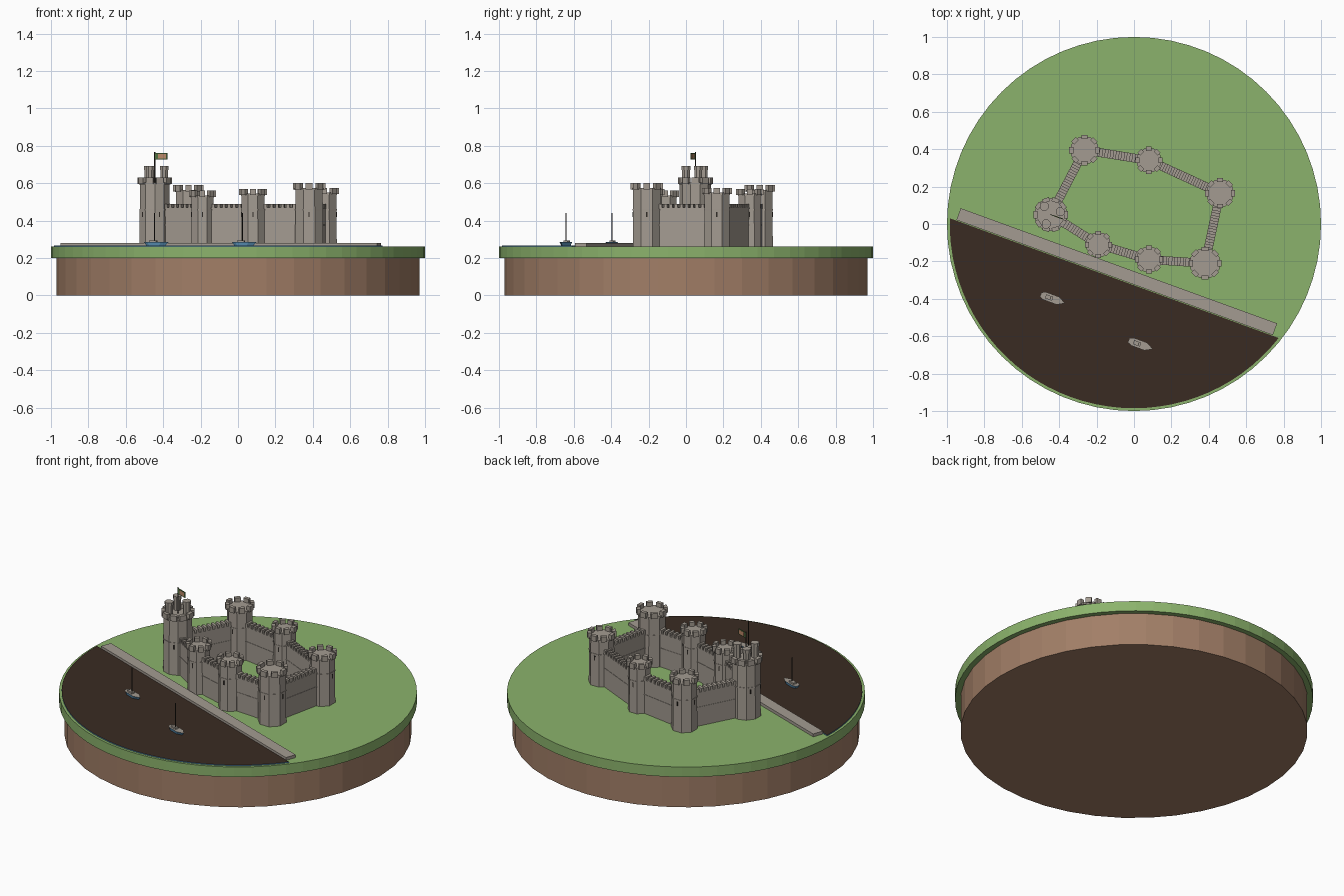
import bpy, math
from math import pi, cos, sin
from mathutils import Vector, Matrix

if "Cube" in bpy.data.objects:
    bpy.data.objects.remove(bpy.data.objects["Cube"])


def material(name, rgb):
    m = bpy.data.materials.new(name)
    m.use_nodes = True
    m.diffuse_color = (*rgb, 1)
    m.node_tree.nodes["Principled BSDF"].inputs["Base Color"].default_value = (*rgb, 1)
    return m


GRASS = material("grass green", (0.26, 0.45, 0.15))
EARTH = material("earth brown", (0.36, 0.21, 0.135))
STONE = material("stone grey", (0.37, 0.33, 0.285))
WATER_TOP = material("dark water", (0.042, 0.024, 0.016))
BLUE = material("water blue", (0.12, 0.33, 0.55))
DARK = material("dark timber", (0.03, 0.025, 0.02))
FLAG = material("flag green", (0.08, 0.16, 0.05))
TAN = material("flag tan", (0.5, 0.25, 0.14))


class Part:
    """Collects prisms and boxes into one object."""

    def __init__(self):
        self.verts, self.faces, self.mats = [], [], []

    def prism(self, outline, z0, z1, mat=0, base_scale=1.0, top_mat=None):
        n, b = len(outline), len(self.verts)
        c = sum((Vector(p) for p in outline), Vector((0, 0))) / n
        for z, s in ((z0, base_scale), (z1, 1.0)):
            self.verts += [(*(c + (Vector(p) - c) * s), z) for p in outline]
        self.faces.append(tuple(b + i for i in reversed(range(n))))
        self.faces.append(tuple(b + n + i for i in range(n)))
        self.faces += [(b + i, b + (i + 1) % n, b + n + (i + 1) % n, b + n + i)
                       for i in range(n)]
        self.mats += [mat, mat if top_mat is None else top_mat] + [mat] * n

    def box(self, centre, length, width, angle, z0, z1, mat=0):
        rot = Matrix.Rotation(angle, 2)
        pts = [Vector(centre) + rot @ Vector((sx * length / 2, sy * width / 2))
               for sx, sy in ((-1, -1), (1, -1), (1, 1), (-1, 1))]
        self.prism(pts, z0, z1, mat)

    def build(self, name, *mats):
        mesh = bpy.data.meshes.new(name)
        mesh.from_pydata(self.verts, [], self.faces)
        for m in mats:
            mesh.materials.append(m)
        mesh.polygons.foreach_set("material_index", self.mats)
        mesh.update()
        ob = bpy.data.objects.new(name, mesh)
        bpy.context.collection.objects.link(ob)
        return ob


def ring(centre, r, n, start=0.0):
    return [(centre[0] + r * cos(start + 2 * pi * i / n),
             centre[1] + r * sin(start + 2 * pi * i / n)) for i in range(n)]


GROUND = 0.262
SHORE = math.radians(-20)

# Round base: earth below, grass slab above
p = Part()
p.prism(ring((0, 0), 0.97, 40), 0, 0.2)
p.build("earth_base", EARTH)
p = Part()
p.prism(ring((0, 0), 1.0, 64), 0.2, GROUND)
p.build("grass_slab", GRASS)

# Water: a segment of the disc cut by the straight shore
half = math.acos(0.308 / 0.985)
mid = SHORE - pi / 2
arc = [mid - half + 2 * half * i / 36 for i in range(37)]
p = Part()
p.prism([(0.985 * cos(a), 0.985 * sin(a)) for a in arc], GROUND - 0.002, GROUND + 0.006, 0, 1.0, 1)
p.build("water", BLUE, WATER_TOP)

# Quay along the shore
p = Part()
p.box((-0.092, -0.255), 1.80, 0.067, SHORE, GROUND - 0.01, 0.28)
p.build("quay", STONE)


def tower(name, centre, r, top, sides):
    p = Part()
    start = pi / sides
    roof = top - 0.025
    p.prism(ring(centre, r * 0.97, sides, start), GROUND - 0.01, roof, 0, 1.03)
    # String course and projecting parapet
    p.prism(ring(centre, r * 1.01, sides, start), 0.455, 0.461)
    p.prism(ring(centre, r * 1.03, sides, start), roof - 0.012, roof)
    for i in range(sides):
        a = 2 * pi * i / sides
        d = r * 0.94
        p.box((centre[0] + d * cos(a), centre[1] + d * sin(a)),
              0.022, r * 0.45, a, roof - 0.008, top)
    # Arrow slits
    for i in range(0, sides, 2):
        a = 2 * pi * i / sides
        d = r * 0.97 * cos(pi / sides)
        p.box((centre[0] + d * cos(a), centre[1] + d * sin(a)),
              0.005, 0.007, a, 0.42, 0.447, 1)
    return p.build(name, STONE, DARK)


# Towers, in order around the circuit: x, y, radius, top
towers = [("north_west_tower", -0.265, 0.395, 0.075, 0.59),
          ("north_tower", 0.08, 0.34, 0.066, 0.57),
          ("east_tower", 0.46, 0.165, 0.074, 0.575),
          ("south_east_tower", 0.38, -0.21, 0.081, 0.60),
          ("south_tower", 0.08, -0.19, 0.068, 0.57),
          ("south_west_tower", -0.19, -0.11, 0.066, 0.56),
          ("great_tower", -0.445, 0.05, 0.086, 0.63)]
for name, x, y, r, top in towers:
    tower(name, (x, y), r, top, 10 if name == "great_tower" else 8)

# Curtain walls with full-width merlons
for i, (name, x, y, r, top) in enumerate(towers):
    _, x2, y2, r2, _ = towers[(i + 1) % len(towers)]
    a, b = Vector((x, y)), Vector((x2, y2))
    d = (b - a).normalized()
    ang = math.atan2(d.y, d.x)
    start, end = a + d * r * 0.8, b - d * r2 * 0.8
    span = (end - start).length
    p = Part()
    p.box((start + end) / 2, span, 0.042, ang, GROUND - 0.01, 0.468)
    p.box((start + end) / 2, span, 0.047, ang, 0.462, 0.470)
    p.box((start + end) / 2, span, 0.046, ang, 0.375, 0.380)
    count = max(3, round(span / 0.028))
    for k in range(count):
        p.box(start + d * span * (k + 0.5) / count, 0.016, 0.047, ang, 0.468, 0.49)
    p.build(f"curtain_wall_{i + 1}", STONE)

# Turrets on the great tower
KEEP = Vector((-0.445, 0.05))
p = Part()
for off in ((-0.035, 0.045), (-0.025, -0.05), (0.05, 0.015)):
    c = KEEP + Vector(off)
    p.prism(ring(c, 0.022, 8, pi / 8), 0.59, 0.68)
    p.prism(ring(c, 0.025, 8, pi / 8), 0.672, 0.692)
p.build("great_tower_turrets", STONE)

# Flagpole and flag with a tan panel
p = Part()
p.prism(ring(KEEP, 0.003, 6), 0.6, 0.768)
p.build("flagpole", DARK)
p = Part()
fly = Vector((cos(SHORE), sin(SHORE)))
p.box(KEEP + fly * 0.036, 0.07, 0.004, SHORE, 0.728, 0.762)
p.box(KEEP + fly * 0.042, 0.045, 0.006, SHORE, 0.733, 0.757, 1)
p.build("flag", FLAG, TAN)


# Moored boats: tapered hull, pale deck, small cabin and mast
def boat(name, centre):
    shape = [(-0.068, -0.012), (-0.045, -0.022), (0.03, -0.022), (0.07, 0),
             (0.03, 0.022), (-0.045, 0.022), (-0.068, 0.012)]
    rot = Matrix.Rotation(SHORE, 2)
    pts = [Vector(centre) + rot @ Vector(q) for q in shape]
    p = Part()
    p.prism(pts, GROUND + 0.004, 0.286, 0, 0.75, 1)
    p.box(Vector(centre) - fly * 0.02, 0.04, 0.022, SHORE, 0.284, 0.295, 1)
    p.prism(ring(Vector(centre) - fly * 0.012, 0.003, 6), 0.28, 0.44, 2)
    p.build(name, BLUE, STONE, DARK)


boat("west_boat", (-0.435, -0.40))
boat("east_boat", (0.035, -0.645))
